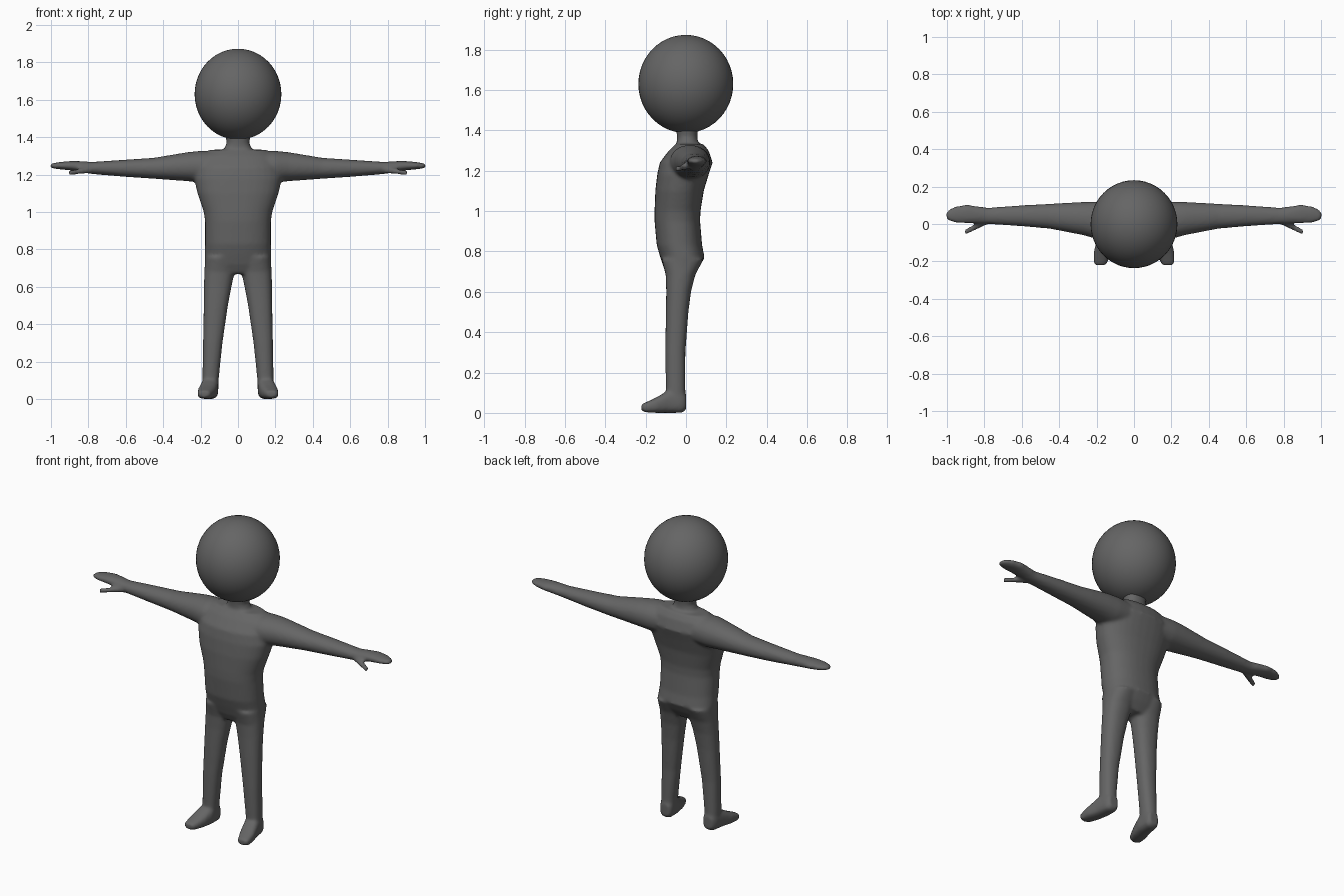
import bpy, bmesh
from math import sin, cos, tau, copysign

default = bpy.data.objects.get("Cube")
if default:
    bpy.data.objects.remove(default, do_unlink=True)

grey = bpy.data.materials.new("dark grey")
grey.use_nodes = True
colour = (0.13, 0.13, 0.13, 1)
grey.diffuse_color = colour
grey.node_tree.nodes["Principled BSDF"].inputs["Base Color"].default_value = colour


def loft(bm, axis, rings, squareness=2.3, side=1, sides=32):
    """Skin rounded sections; each ring is (position, a_min, a_max, b_min, b_max)
    where a and b are the other two axes in x, y, z order."""
    loops = []
    for pos, a0, a1, b0, b1 in rings:
        loop = []
        for i in range(sides):
            c, s = cos(tau * i / sides), sin(tau * i / sides)
            u = copysign(abs(c) ** (2 / squareness), c)
            v = copysign(abs(s) ** (2 / squareness), s)
            point = [(a0 + a1) / 2 + u * (a1 - a0) / 2,
                     (b0 + b1) / 2 + v * (b1 - b0) / 2]
            point.insert(axis, pos)
            point[0] *= side
            loop.append(bm.verts.new(point))
        loops.append(loop)
    faces = [bm.faces.new(loops[0]), bm.faces.new(loops[-1])]
    for low, high in zip(loops, loops[1:]):
        for i in range(sides):
            j = (i + 1) % sides
            faces.append(bm.faces.new((low[i], low[j], high[j], high[i])))
    bmesh.ops.recalc_face_normals(bm, faces=faces)


def make_object(name, bm):
    mesh = bpy.data.meshes.new(name)
    bm.to_mesh(mesh)
    bm.free()
    mesh.materials.append(grey)
    mesh.shade_smooth()
    obj = bpy.data.objects.new(name, mesh)
    bpy.context.collection.objects.link(obj)
    return obj


X, Y, Z = 0, 1, 2

# torso: height, half width, front, back
torso = [(.67, .12, -.085, .03), (.72, .178, -.11, .065), (.77, .178, -.127, .092),
         (.83, .176, -.145, .08), (.95, .176, -.156, .07), (1.0, .183, -.156, .072),
         (1.1, .217, -.152, .088), (1.18, .235, -.143, .112), (1.24, .23, -.13, .132),
         (1.3, .2, -.085, .112), (1.333, .15, -.05, .085)]
neck = [(1.3, .1, -.05, .07), (1.34, .073, -.045, .06),
        (1.37, .06, -.045, .056), (1.42, .07, -.05, .06)]

# limbs on the +x side
leg = [(.05, .106, .19, -.1, -.002), (.12, .102, .19, -.1, -.003),
       (.3, .083, .187, -.102, -.003), (.5, .054, .183, -.1, .012),
       (.6, .035, .182, -.098, .025), (.68, .018, .18, -.1, .045),
       (.76, .015, .175, -.12, .085)]
foot = [(.001, .115, .175, .015, .09), (-.02, .105, .188, 0, .11),
        (-.09, .105, .2, 0, .11), (-.15, .12, .215, 0, .075),
        (-.2, .14, .217, .003, .052), (-.22, .15, .21, .01, .045)]
arm = [(.1, -.08, .115, 1.16, 1.325), (.2, -.08, .12, 1.157, 1.327),
       (.27, -.06, .118, 1.165, 1.32), (.45, -.025, .108, 1.178, 1.29),
       (.6, -.012, .1, 1.188, 1.28), (.78, 0, .087, 1.203, 1.268),
       (.84, .003, .095, 1.213, 1.272), (.89, .003, .104, 1.222, 1.273),
       (.95, .006, .096, 1.228, 1.268), (.985, .014, .08, 1.232, 1.262),
       (1.004, .03, .062, 1.238, 1.257)]
thumb = [(.77, .005, .04, 1.208, 1.246), (.83, -.025, .014, 1.204, 1.236),
         (.87, -.043, -.01, 1.199, 1.228), (.907, -.06, -.03, 1.197, 1.222)]

# body skin: overlapping lofts fused into one smooth surface
bm = bmesh.new()
for part in (torso, neck):
    loft(bm, Z, [(z, -w, w, front, back) for z, w, front, back in part])
for side in (1, -1):
    loft(bm, Z, leg, side=side)
    loft(bm, Y, foot, 2.8, side)
    loft(bm, X, arm, 2.1, side)
    loft(bm, X, thumb, 2, side)
body = make_object("body", bm)
fuse = body.modifiers.new("fuse", 'REMESH')
fuse.mode = 'VOXEL'
fuse.voxel_size = 0.01
fuse.use_smooth_shade = True
blend = body.modifiers.new("blend", 'SMOOTH')
blend.factor = 0.5
blend.iterations = 5

# head
bm = bmesh.new()
bmesh.ops.create_uvsphere(bm, u_segments=48, v_segments=24, radius=1)
bmesh.ops.scale(bm, vec=(.232, .235, .243), verts=bm.verts)
bmesh.ops.translate(bm, vec=(0, -.001, 1.63), verts=bm.verts)
make_object("head", bm)
